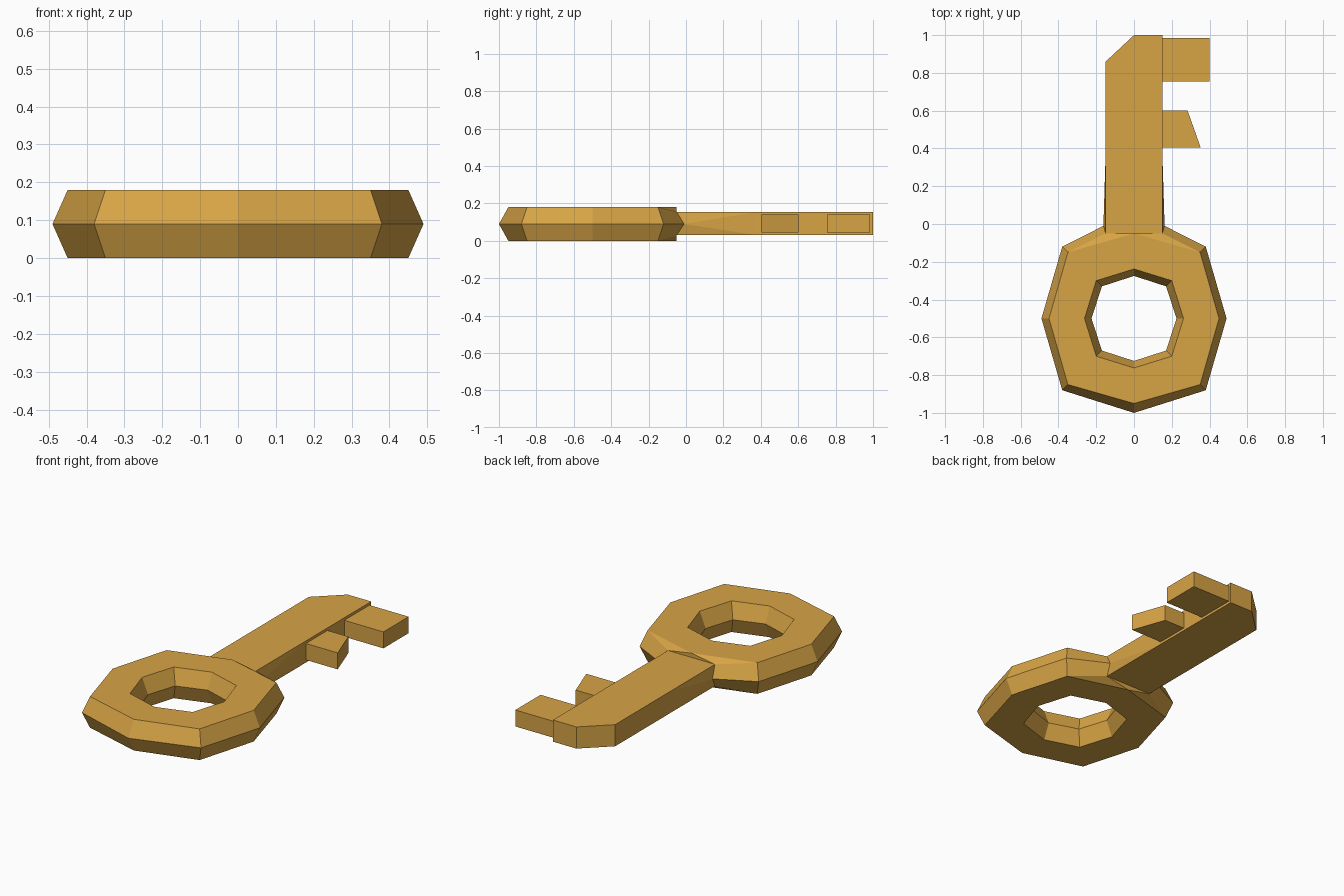
import bpy, bmesh

if "Cube" in bpy.data.objects:
    bpy.data.objects.remove(bpy.data.objects["Cube"])

gold = bpy.data.materials.new("gold")
gold.diffuse_color = (0.68, 0.37, 0.06, 1)
gold.use_nodes = True
gold.node_tree.nodes["Principled BSDF"].inputs["Base Color"].default_value = gold.diffuse_color


def finish(name, bm):
    bmesh.ops.recalc_face_normals(bm, faces=bm.faces)
    me = bpy.data.meshes.new(name)
    bm.to_mesh(me)
    bm.free()
    me.materials.append(gold)
    ob = bpy.data.objects.new(name, me)
    bpy.context.collection.objects.link(ob)


# Bow and shaft: one welded body
bm = bmesh.new()
ZB, ZM, ZT = 0.0, 0.09, 0.18
DIRS = [(0, 1), (1, 1), (1, 0), (1, -1), (0, -1), (-1, -1), (-1, 0), (-1, 1)]
# (straight radius, diagonal radius, z) around the six-sided section
SECTION = [(0.49, 0.38, ZM), (0.45, 0.35, ZT), (0.262, 0.20, ZT),
           (0.225, 0.17, ZM), (0.262, 0.20, ZB), (0.45, 0.35, ZB)]
ring = []
for i, (dx, dy) in enumerate(DIRS):
    col = []
    for j, (s, d, z) in enumerate(SECTION):
        r = d if dx and dy else s
        if j == 0 and i == 0:
            col.append(None)            # opened where the shaft joins
        else:
            ry = 0.50 if (j == 0 and dx == 0) else r
            col.append(bm.verts.new((dx * r, -0.5 + dy * ry, z)))
    ring.append(col)
for i in range(8):
    a, b = ring[i], ring[(i + 1) % 8]
    for j in range(6):
        k = (j + 1) % 6
        quad = [a[j], a[k], b[k], b[j]]
        if None not in quad:
            bm.faces.new(quad)

# Shaft outline, root to tip to root
S0, S1 = 0.03, 0.155
OUTLINE = [(0.15, -0.05), (0.15, 0.38), (0.15, 1.0), (0, 1.0),
           (-0.15, 0.86), (-0.15, 0.38), (-0.15, -0.05)]
top = [bm.verts.new((x, y, S1)) for x, y in OUTLINE]
bot = [bm.verts.new((x, y, S0)) for x, y in OUTLINE]
bm.faces.new(top)
bm.faces.new(bot)
for i in range(1, 5):
    bm.faces.new((top[i], top[i + 1], bot[i + 1], bot[i]))

# Blend from the bow to the shaft on both sides
for sx, root, flare, diag in ((1, 0, 1, 1), (-1, 6, 5, 7)):
    mid = bm.verts.new((sx * 0.162, -0.01, ZM))
    bm.faces.new((top[root], top[flare], mid))
    bm.faces.new((bot[root], bot[flare], mid))
    bm.faces.new((top[flare], bot[flare], mid))
    for edge, j in ((top, 1), (bot, 5)):
        tip, side = ring[0][j], ring[diag][j]
        bm.faces.new((tip, edge[root], side))
        bm.faces.new((side, edge[root], mid, ring[diag][0]))
# Small steps between bow faces and shaft faces
bm.faces.new((ring[0][1], top[0], top[6]))
bm.faces.new((ring[0][5], bot[0], bot[6]))
finish("bow_and_shaft", bm)


# Teeth: extruded outlines on the right side of the shaft
def tooth(name, pts, z0=0.045, z1=0.14):
    b = bmesh.new()
    f = b.faces.new([b.verts.new((x, y, z0)) for x, y in pts])
    ext = bmesh.ops.extrude_face_region(b, geom=[f])["geom"]
    bmesh.ops.translate(b, vec=(0, 0, z1 - z0),
                        verts=[v for v in ext if isinstance(v, bmesh.types.BMVert)])
    finish(name, b)


tooth("outer_tooth", [(0.15, 0.755), (0.4, 0.755), (0.4, 0.985), (0.15, 0.985)])
tooth("inner_tooth", [(0.15, 0.405), (0.353, 0.405), (0.283, 0.602), (0.15, 0.602)])
